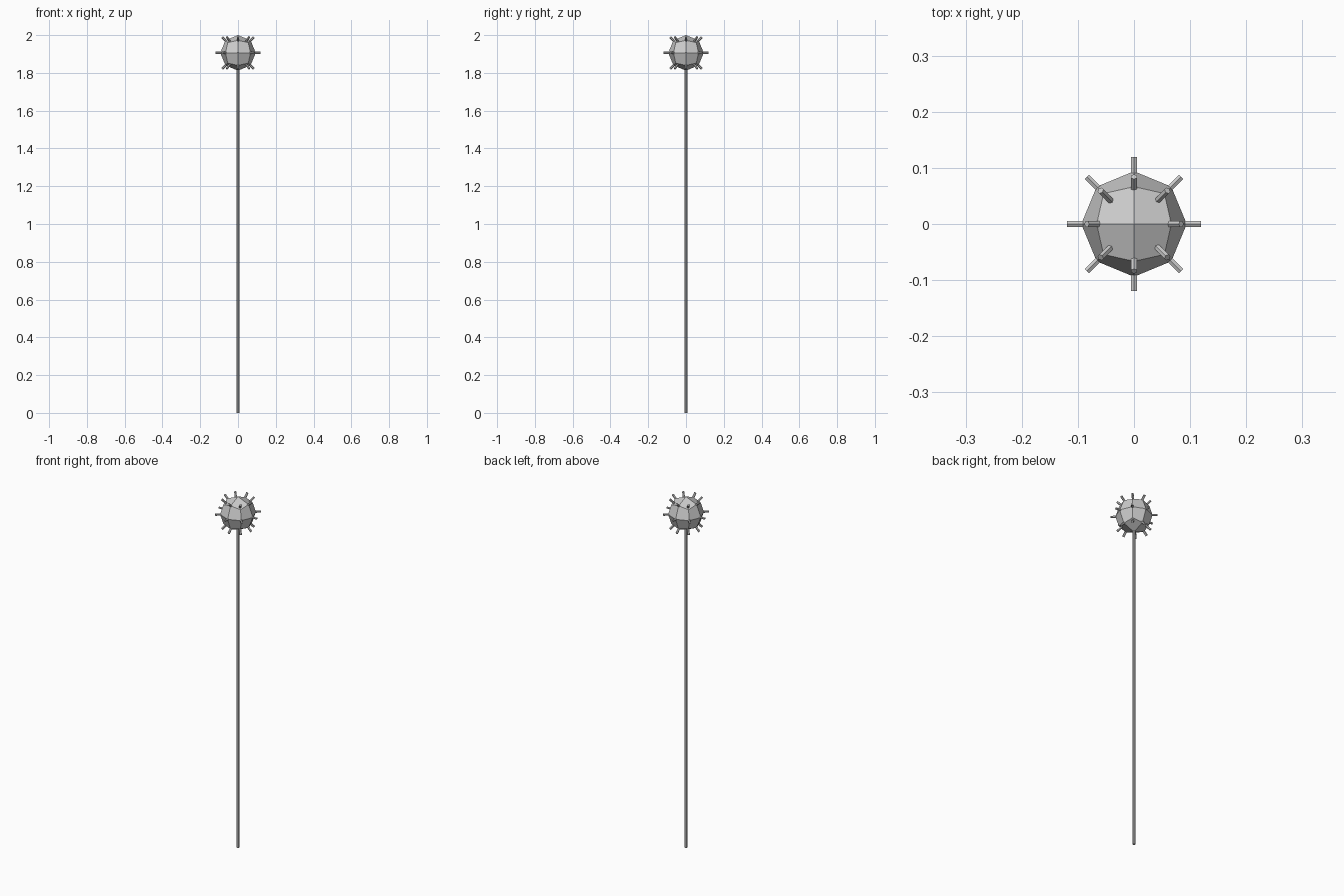
import bpy, bmesh
from math import pi, cos, sin
from mathutils import Vector

if "Cube" in bpy.data.objects:
    bpy.data.objects.remove(bpy.data.objects["Cube"])

R, CZ = 0.094, 1.906       # head radius and centre height
TIP, SPIKE_R = 0.119, 0.0062


def add_object(name, bm):
    mesh = bpy.data.meshes.new(name)
    bm.to_mesh(mesh)
    bm.free()
    ob = bpy.data.objects.new(name, mesh)
    bpy.context.collection.objects.link(ob)
    return ob


def rod(name, start, end, radius, sides):
    axis = end - start
    bm = bmesh.new()
    bmesh.ops.create_cone(bm, cap_ends=True, segments=sides, radius1=radius,
                          radius2=radius, depth=axis.length)
    ob = add_object(name, bm)
    ob.rotation_euler = axis.to_track_quat('Z', 'Y').to_euler()
    ob.location = (start + end) / 2
    return ob


# Head: cube subdivided once and rounded to a sphere
bm = bmesh.new()
bmesh.ops.create_cube(bm, size=2)
bmesh.ops.subdivide_edges(bm, edges=bm.edges[:], cuts=1, use_grid_fill=True)
for v in bm.verts:
    v.co = v.co.normalized() * R
head = add_object("head", bm)
head.location.z = CZ

# Pole
centre = Vector((0, 0, CZ))
rod("pole", Vector((0, 0, 0)), centre, 0.0075, 8)

# Spikes: three rings of eight
for ring, lat in enumerate((-pi / 4, 0, pi / 4)):
    for i in range(8):
        a = i * pi / 4
        d = Vector((cos(lat) * cos(a), cos(lat) * sin(a), sin(lat)))
        rod(f"spike_{ring}_{i}", centre + d * 0.05, centre + d * TIP, SPIKE_R, 6)
